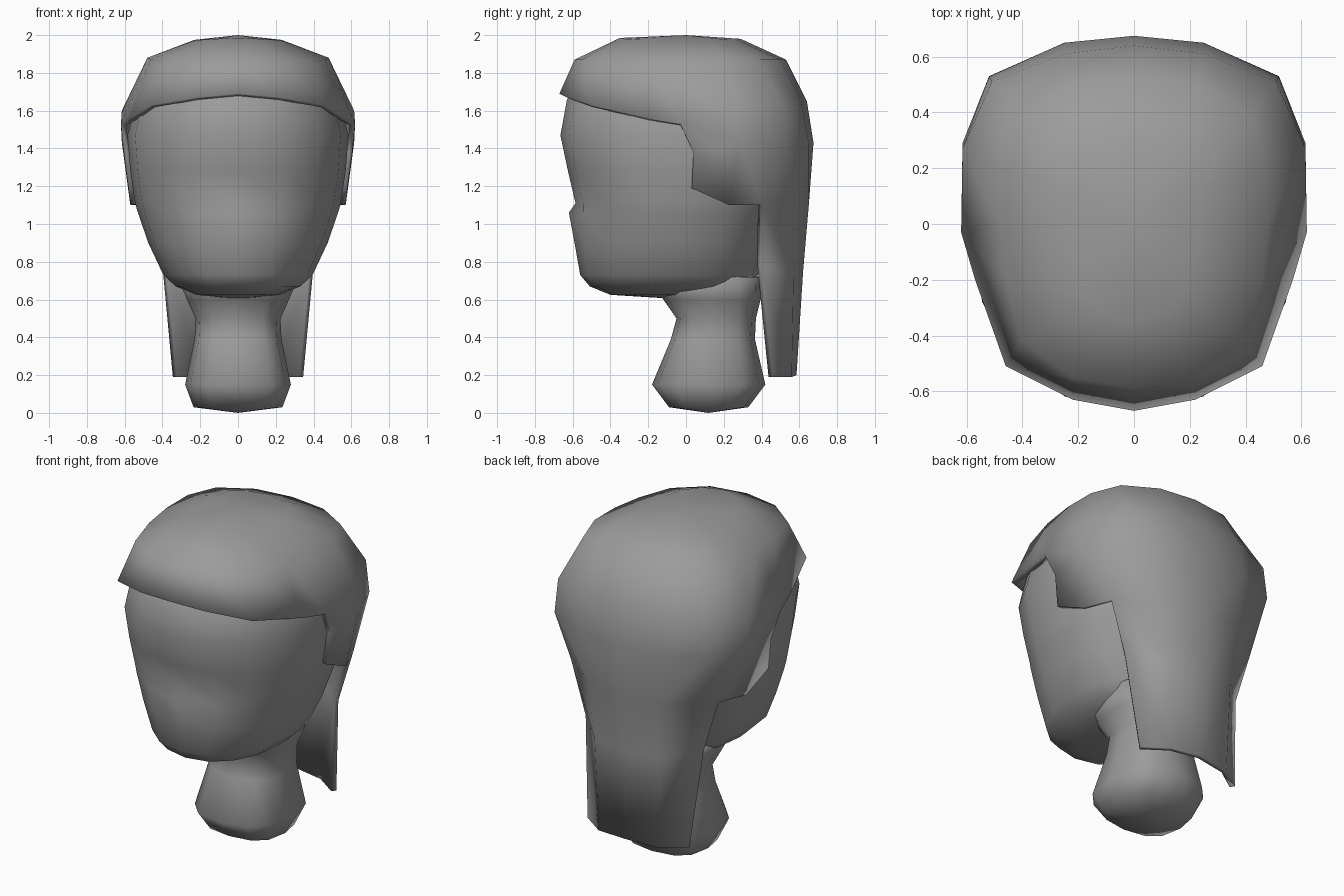
import bpy
import math

cube = bpy.data.objects.get("Cube")
if cube:
    bpy.data.objects.remove(cube, do_unlink=True)

grey = bpy.data.materials.new("plain_grey")
grey.use_nodes = True
COLOUR = (0.33, 0.33, 0.33, 1)
grey.diffuse_color = COLOUR
grey.node_tree.nodes["Principled BSDF"].inputs["Base Color"].default_value = COLOUR


def make_object(name, verts, faces):
    mesh = bpy.data.meshes.new(name)
    mesh.from_pydata(verts, [], faces)
    mesh.materials.append(grey)
    mesh.shade_smooth()
    obj = bpy.data.objects.new(name, mesh)
    bpy.context.collection.objects.link(obj)
    return obj


def signed_pow(v, p):
    return math.copysign(abs(v) ** p, v)


def loft(name, rings, top, bottom, sides=16, power=0.9):
    """Rounded rings (z, half width, front y, back y, middle y, nose), top to bottom."""
    verts, faces = [], []
    for z, w, front, back, mid, nose in rings:
        for k in range(sides):
            a = 2 * math.pi * k / sides
            c = signed_pow(math.cos(a), power)
            y = mid + c * ((front - mid) if c > 0 else (mid - back))
            if k == 0:
                y -= nose
            verts.append((w * signed_pow(math.sin(a), power), y, z))
    for i in range(len(rings) - 1):
        for k in range(sides):
            a, b = i * sides + k, i * sides + (k + 1) % sides
            faces.append((a, a + sides, b + sides, b))
    last = (len(rings) - 1) * sides
    verts += [top, bottom]
    for k in range(sides):
        n = (k + 1) % sides
        faces.append((len(verts) - 2, k, n))
        faces.append((len(verts) - 1, last + n, last + k))
    return make_object(name, verts, faces)


# Head with a small nose step, jaw and flat underside
loft("head", [
    (1.93, 0.20, -0.25, 0.25, 0.0, 0), (1.82, 0.42, -0.50, 0.45, 0.0, 0),
    (1.66, 0.54, -0.63, 0.56, 0.0, 0), (1.47, 0.585, -0.665, 0.60, 0.0, 0),
    (1.28, 0.57, -0.625, 0.56, 0.0, 0), (1.11, 0.545, -0.585, 0.51, 0.0, 0),
    (1.06, 0.53, -0.585, 0.49, 0.0, 0.035), (0.90, 0.475, -0.575, 0.43, 0.0, 0.015),
    (0.73, 0.395, -0.56, 0.38, -0.03, 0), (0.67, 0.33, -0.51, 0.36, -0.05, 0),
    (0.625, 0.22, -0.40, 0.33, -0.05, 0)],
    (0, 0, 1.95), (0, 0, 0.60))

# Neck flaring into a rounded base
loft("neck", [
    (0.72, 0.32, -0.18, 0.40, 0.12, 0), (0.60, 0.27, -0.12, 0.395, 0.13, 0),
    (0.50, 0.225, -0.05, 0.37, 0.15, 0), (0.39, 0.23, -0.08, 0.365, 0.14, 0),
    (0.15, 0.28, -0.18, 0.42, 0.12, 0), (0.03, 0.235, -0.09, 0.33, 0.12, 0)],
    (0, 0.1, 0.75), (0, 0.12, 0.0), sides=12, power=0.75)

# Hair: left half in rings from crown down; lower rings start further back
hair_rings = [
    [(0, -0.35, 1.985), (0.11, -0.32, 1.98), (0.19, -0.24, 1.975), (0.22, -0.12, 1.975),
     (0.23, 0, 1.975), (0.23, 0.12, 1.975), (0.2, 0.22, 1.975), (0.12, 0.27, 1.975),
     (0, 0.29, 1.98)],
    [(0, -0.59, 1.87), (0.22, -0.55, 1.87), (0.40, -0.42, 1.86), (0.46, -0.2, 1.87),
     (0.48, 0, 1.88), (0.48, 0.2, 1.88), (0.42, 0.39, 1.87), (0.23, 0.5, 1.87),
     (0, 0.53, 1.87)],
    [(0, -0.67, 1.69), (0.22, -0.63, 1.67), (0.46, -0.51, 1.63), (0.57, -0.2, 1.56),
     (0.62, -0.03, 1.53), (0.615, 0.27, 1.6), (0.51, 0.51, 1.63), (0.25, 0.61, 1.65),
     (0, 0.64, 1.65)],
    [(0.605, 0.04, 1.38), (0.615, 0.29, 1.43), (0.52, 0.53, 1.43), (0.25, 0.65, 1.43),
     (0, 0.675, 1.43)],
    [(0.58, 0.03, 1.19), (0.57, 0.23, 1.10), (0.5, 0.4, 1.10), (0.25, 0.6, 1.1),
     (0, 0.65, 1.10)],
    [(0.4, 0.4, 0.78), (0.22, 0.57, 0.75), (0, 0.62, 0.75)],
    [(0.345, 0.46, 0.19), (0.2, 0.56, 0.19), (0, 0.585, 0.2)],
]
COLUMNS = 9
verts, faces, index = [(0, 0, 2.0)], [], {}
for i, ring in enumerate(hair_rings):
    for j, point in enumerate(ring, COLUMNS - len(ring)):
        index[i, j] = len(verts)
        verts.append(point)
for j in range(COLUMNS - 1):
    faces.append((0, index[0, j], index[0, j + 1]))
for i in range(1, len(hair_rings)):
    for j in range(COLUMNS - len(hair_rings[i]), COLUMNS - 1):
        faces.append((index[i - 1, j], index[i, j], index[i, j + 1], index[i - 1, j + 1]))
hair = make_object("hair", verts, faces)
mirror = hair.modifiers.new("mirror", 'MIRROR')
mirror.use_axis[0] = True
shell = hair.modifiers.new("thickness", 'SOLIDIFY')
shell.thickness = 0.03
shell.offset = -1
